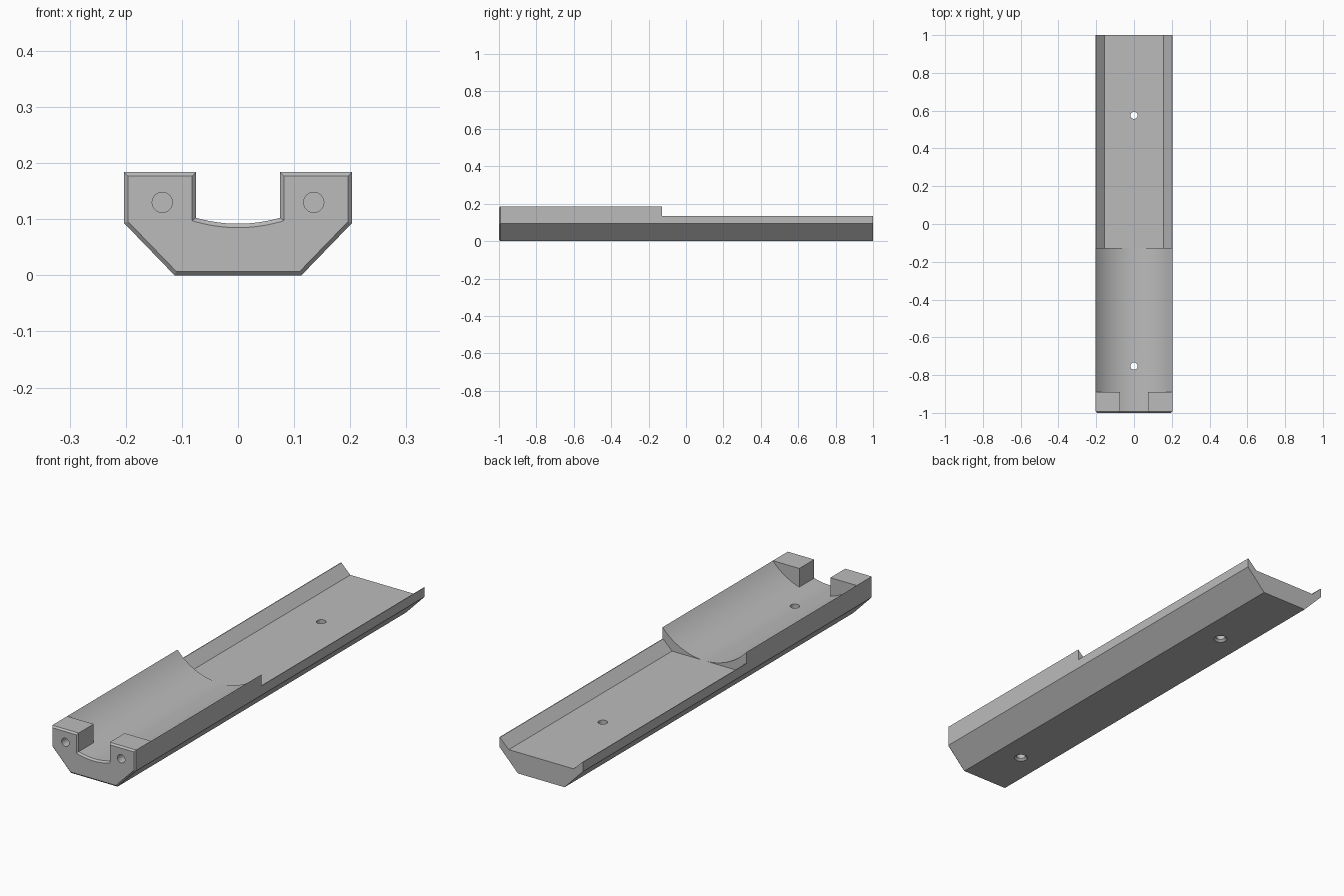
import bpy, bmesh, math
from mathutils import Matrix

if "Cube" in bpy.data.objects:
    bpy.data.objects.remove(bpy.data.objects["Cube"], do_unlink=True)

HALF, TOP, FLOOR, RADIUS = 0.203, 0.184, 0.092, 0.27
STEP_Y, BLOCK_Y, SLOT = -0.128, -0.89, 0.075

grey = bpy.data.materials.new("plain grey")
grey.use_nodes = True
grey.diffuse_color = (0.5, 0.5, 0.5, 1)
grey.node_tree.nodes["Principled BSDF"].inputs["Base Color"].default_value = (0.5, 0.5, 0.5, 1)


def finish(name, bm):
    bmesh.ops.recalc_face_normals(bm, faces=bm.faces)
    mesh = bpy.data.meshes.new(name)
    bm.to_mesh(mesh)
    bm.free()
    mesh.materials.append(grey)
    obj = bpy.data.objects.new(name, mesh)
    bpy.context.collection.objects.link(obj)
    return obj


def prism(name, profile, y0, y1):
    """Extrude an x-z outline along y."""
    bm = bmesh.new()
    face = bm.faces.new([bm.verts.new((x, y0, z)) for x, z in profile])
    new = bmesh.ops.extrude_face_region(bm, geom=[face])["geom"]
    bmesh.ops.translate(bm, verts=[v for v in new if isinstance(v, bmesh.types.BMVert)],
                        vec=(0, y1 - y0, 0))
    return finish(name, bm)


def mirrored(right_half):
    """Complete a symmetric outline from its +x half, listed bottom to top."""
    return right_half + [(-x, z) for x, z in reversed(right_half)]


def peg(name, location, r0, r1, depth, along_y=False):
    bm = bmesh.new()
    bmesh.ops.create_cone(bm, cap_ends=True, segments=32, radius1=r0, radius2=r1, depth=depth)
    if along_y:
        bmesh.ops.rotate(bm, verts=bm.verts, matrix=Matrix.Rotation(math.pi / 2, 3, 'X'))
    bmesh.ops.translate(bm, verts=bm.verts, vec=location)
    return finish(name, bm)


def cut(target, cutter):
    cutter.hide_render = True
    mod = target.modifiers.new("cut", 'BOOLEAN')
    mod.operation, mod.solver, mod.object = 'DIFFERENCE', 'EXACT', cutter
    bpy.context.view_layer.objects.active = target
    bpy.ops.object.modifier_apply(modifier=mod.name)
    bpy.data.objects.remove(cutter, do_unlink=True)


# Outer body with sloped lower sides
body = prism("cradle_body", mirrored([(0.113, 0), (HALF, 0.093), (HALF, TOP)]), -1, 1)

# Rounded trough, narrowed to a slot between the two front blocks
reach = math.asin(0.215 / RADIUS)
arc = [(RADIUS * math.sin(a), FLOOR + RADIUS * (1 - math.cos(a)))
       for a in (reach * (i / 24 - 1) for i in range(49))]
trough = prism("trough_cutter", arc + [(0.215, 0.4), (-0.215, 0.4)], -1.1, STEP_Y + 0.05)
for s in (-1, 1):
    box = [(s * SLOT, 0), (s * 0.3, 0), (s * 0.3, 0.5), (s * SLOT, 0.5)]
    cut(trough, prism("block_keeper", box, -1.2, BLOCK_Y))
cut(body, trough)

# Lower rear channel with sloped side walls
channel = mirrored([(0.157, FLOOR), (HALF - 0.003, 0.134), (0.25, 0.134), (0.25, 0.4)])
cut(body, prism("channel_cutter", channel, STEP_Y, 1.1))

# Chamfer around the front face
bm = bmesh.new()
bm.from_mesh(body.data)
bmesh.ops.remove_doubles(bm, verts=bm.verts, dist=0.00005)
front = [e for e in bm.edges if all(v.co.y < -0.9999 for v in e.verts)
         and len(e.link_faces) == 2
         and any(abs(f.normal.y) < 0.5 for f in e.link_faces)]
bmesh.ops.bevel(bm, geom=front, offset=0.007, segments=1, affect='EDGES', profile=0.5)
bm.to_mesh(body.data)
bm.free()

# Blind holes in the front blocks
for s in (-1, 1):
    cut(body, peg("front_hole", (s * 0.135, -0.98, 0.13), 0.018, 0.018, 0.14, True))

# Through holes in the base, countersunk underneath
for y in (0.575, -0.752):
    cut(body, peg("base_hole", (0, y, 0.05), 0.019, 0.019, 0.3))
    cut(body, peg("countersink", (0, y, 0.003), 0.031, 0.019, 0.012))

# Smooth trough and holes, crisp edges elsewhere
for obj in bpy.context.selected_objects:
    obj.select_set(False)
body.select_set(True)
bpy.context.view_layer.objects.active = body
bpy.ops.object.shade_smooth_by_angle(angle=math.radians(25))
